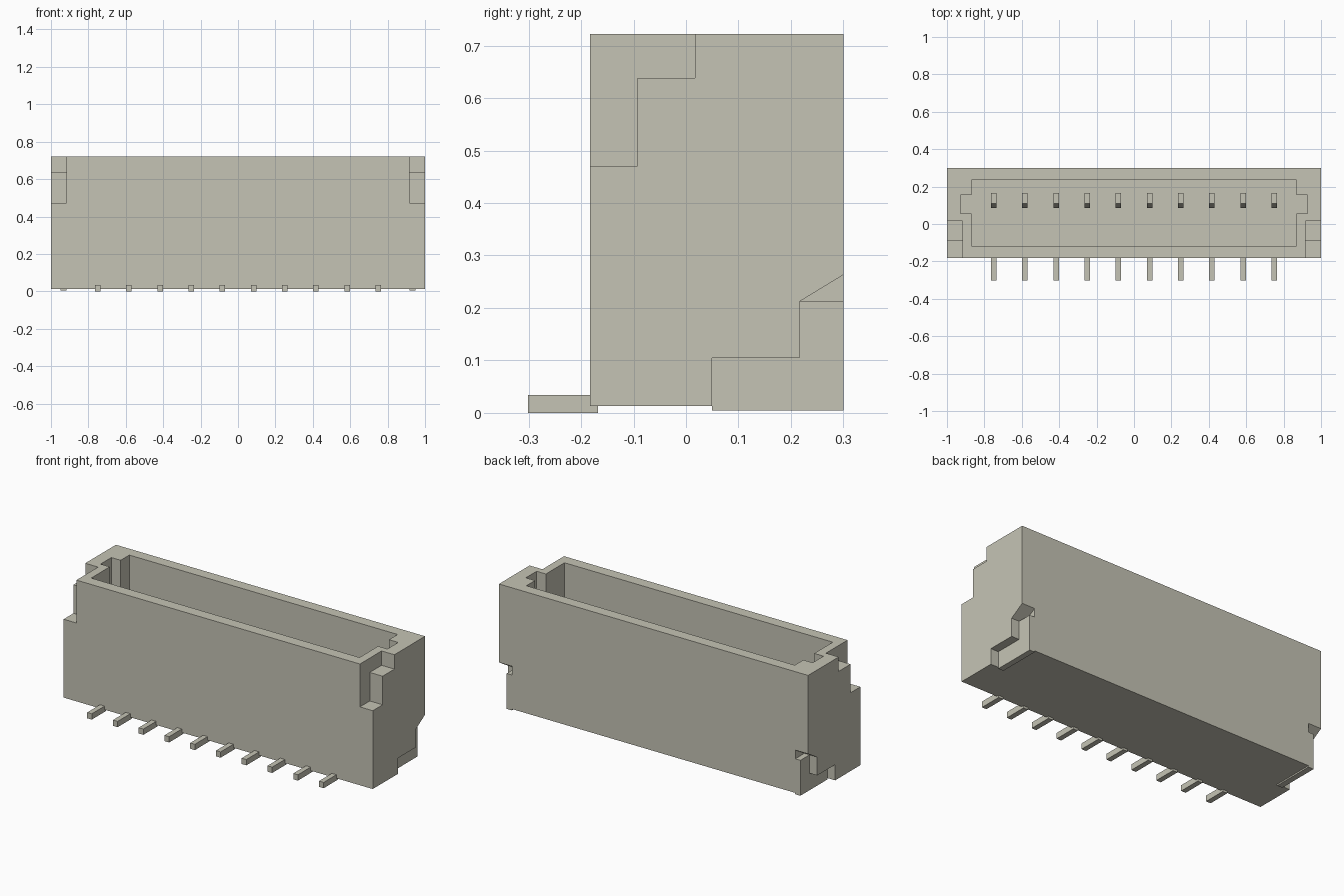
import bpy
import bmesh

cube = bpy.data.objects.get("Cube")
if cube:
    bpy.data.objects.remove(cube, do_unlink=True)

# One warm grey for everything
grey = bpy.data.materials.new("warm_grey")
grey.use_nodes = True
COLOUR = (0.56, 0.55, 0.46, 1)
grey.diffuse_color = COLOUR
grey.node_tree.nodes["Principled BSDF"].inputs["Base Color"].default_value = COLOUR


def prism(name, x0, x1, profile):
    """Extrude a (y, z) profile from x0 to x1."""
    x0, x1 = sorted((x0, x1))
    bm = bmesh.new()
    face = bm.faces.new([bm.verts.new((x0, y, z)) for y, z in profile])
    result = bmesh.ops.extrude_face_region(bm, geom=[face])
    moved = [v for v in result["geom"] if isinstance(v, bmesh.types.BMVert)]
    bmesh.ops.translate(bm, verts=moved, vec=(x1 - x0, 0, 0))
    bmesh.ops.recalc_face_normals(bm, faces=bm.faces)
    mesh = bpy.data.meshes.new(name)
    bm.to_mesh(mesh)
    bm.free()
    mesh.materials.append(grey)
    obj = bpy.data.objects.new(name, mesh)
    bpy.context.collection.objects.link(obj)
    return obj


def box(name, x0, x1, y0, y1, z0, z1):
    return prism(name, x0, x1, [(y0, z0), (y1, z0), (y1, z1), (y0, z1)])


def cut(target, cutter):
    cutter.hide_render = True
    mod = target.modifiers.new("cut", "BOOLEAN")
    mod.operation = "DIFFERENCE"
    mod.solver = "EXACT"
    mod.object = cutter
    bpy.context.view_layer.objects.active = target
    bpy.ops.object.modifier_apply(modifier=mod.name)
    bpy.data.objects.remove(cutter, do_unlink=True)


FRONT, BACK, BASE, TOP = -0.183, 0.3, 0.013, 0.722
FLOOR = 0.2
OUT = 0.1  # cutter overshoot

# Housing with open cavity
housing = box("housing", -1, 1, FRONT, BACK, BASE, TOP)
cut(housing, box("cavity", -0.868, 0.868, -0.117, 0.235, FLOOR, TOP + OUT))

for side, label in ((1, "left"), (-1, "right")):
    # Key slot in the cavity end wall
    cut(housing, box("key_slot", side * 0.8, side * 0.928, 0.055, 0.155, FLOOR, TOP + OUT))
    # Stepped notch at the upper front corner
    cut(housing, prism("upper_notch", side * 0.917, side * 1.1, [
        (FRONT - OUT, 0.471), (-0.092, 0.471), (-0.092, 0.638),
        (0.017, 0.638), (0.017, TOP + OUT), (FRONT - OUT, TOP + OUT)]))
    # Sloped recess for the solder tab at the lower back corner
    cut(housing, prism("tab_recess", side * 0.917, side * 1.1, [
        (0.05, BASE - OUT), (0.05, 0.105), (0.216, 0.105), (0.216, 0.212),
        (BACK + OUT, 0.324), (BACK + OUT, BASE - OUT)]))
    # Solder tab
    prism(label + "_solder_tab", side * 0.916, side * 0.95, [
        (0.05, 0.005), (0.05, 0.105), (0.216, 0.105), (0.216, 0.212),
        (BACK, 0.212), (BACK, 0.005)])

# Contacts: foot outside, chamfered pin inside
for i in range(10):
    x = (i - 4.5) / 6
    box(f"contact_foot_{i + 1}", x - 0.015, x + 0.015, -0.301, -0.168, 0, 0.034)
    prism(f"contact_pin_{i + 1}", x - 0.015, x + 0.015, [
        (0.085, FLOOR - 0.02), (0.165, FLOOR - 0.02), (0.165, 0.52),
        (0.11, 0.52), (0.085, 0.43)])
